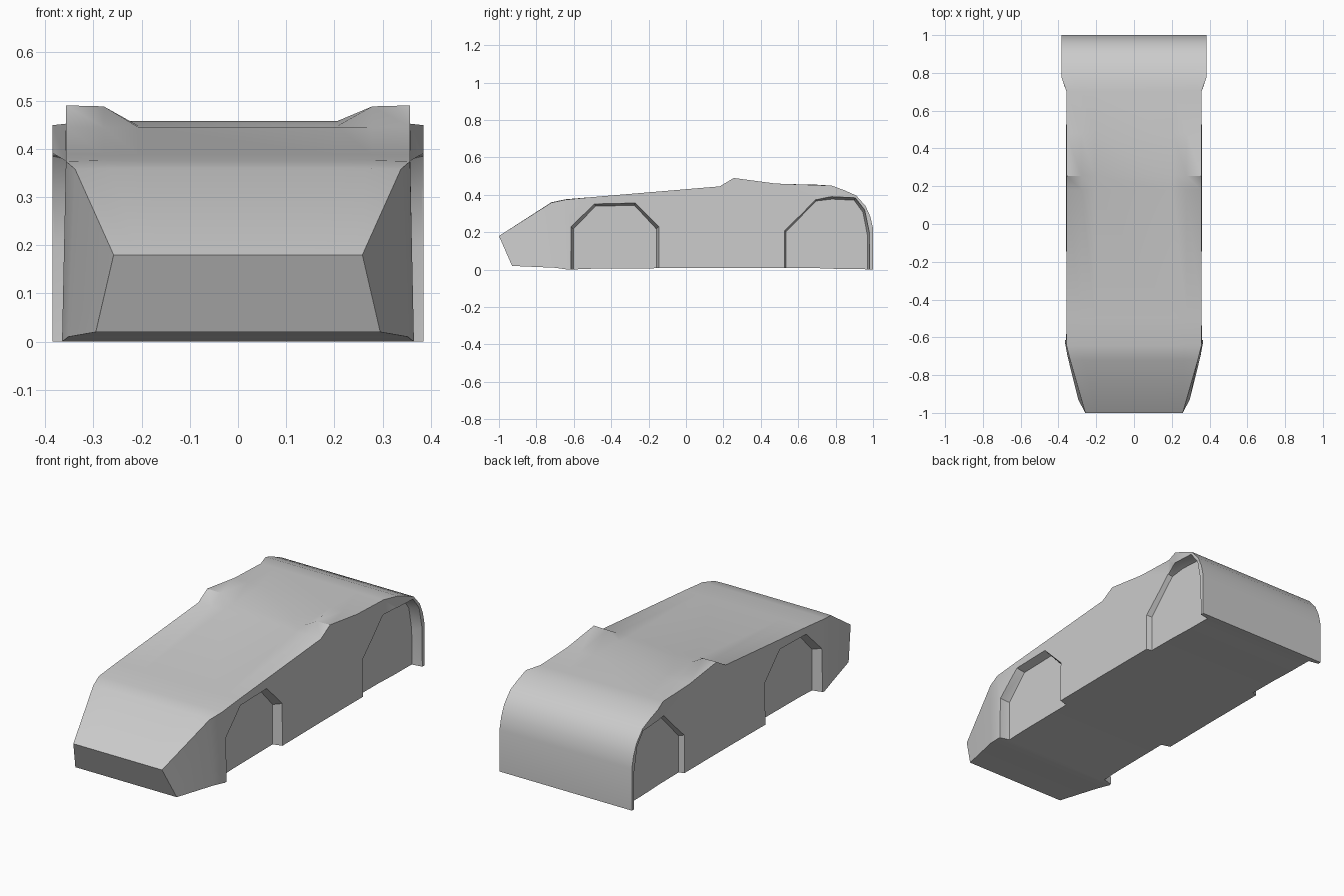
import bpy, bmesh, math

if "Cube" in bpy.data.objects:
    bpy.data.objects.remove(bpy.data.objects["Cube"])

grey = bpy.data.materials.new("body grey")
grey.use_nodes = True
colour = (0.6, 0.6, 0.6, 1)
grey.diffuse_color = colour
grey.node_tree.nodes["Principled BSDF"].inputs["Base Color"].default_value = colour


def loft(name, rings):
    """Skin closed rings of points and cap both ends."""
    bm = bmesh.new()
    rows = [[bm.verts.new(p) for p in ring] for ring in rings]
    n = len(rows[0])
    for a, b in zip(rows, rows[1:]):
        for i in range(n):
            j = (i + 1) % n
            bm.faces.new((a[i], a[j], b[j], b[i]))
    bm.faces.new(rows[0])
    bm.faces.new(rows[-1])
    bmesh.ops.recalc_face_normals(bm, faces=bm.faces)
    mesh = bpy.data.meshes.new(name)
    bm.to_mesh(mesh)
    bm.free()
    mesh.materials.append(grey)
    ob = bpy.data.objects.new(name, mesh)
    bpy.context.collection.objects.link(ob)
    return ob


# Body stations: y, edge x, edge z, shoulder z, centre z, floor x, floor y, floor z
stations = [
    (-1.0, .258, .18, .18, .18, .295, -.93, .02),
    (-.72, .338, .358, .36, .36, .352, -.70, .01),
    (-.645, .357, .374, .376, .376, .365, -.63, .0),
    (-.5, .357, .388, .388, .388, .36, -.5, .005),
    (.18, .357, .445, .445, .445, .36, .18, .01),
    (.255, .357, .49, .488, .448, .36, .255, .01),
    (.48, .357, .46, .458, .458, .36, .48, .01),
    (.70, .357, .452, .453, .454, .36, .70, .008),
    (.78, .385, .449, .449, .449, .385, .78, .005),
    (.85, .385, .423, .423, .423, .385, .85, .003),
    (.91, .385, .396, .396, .396, .385, .91, .003),
    (.96, .385, .34, .34, .34, .385, .96, .002),
    (.985, .385, .285, .285, .285, .385, .985, .0),
    (1.0, .385, .22, .22, .22, .385, 1.0, .0),
]


def section(y, ex, ez, sz, cz, fx, fy, fz):
    half = [(fx, fy, fz), (ex, y, ez), (ex * .78, y, sz), (ex * .58, y, cz)]
    return half + [(-x, v, z) for x, v, z in reversed(half)]


body = loft("car_body", [section(*s) for s in stations])

# Wheel wells: arch outlines (y, z), narrowing towards the inner wall
front_arch = [(-.615, -.1), (-.615, .23), (-.49, .352), (-.27, .357), (-.145, .23), (-.145, -.1)]
rear_arch = [(.52, -.1), (.52, .215), (.69, .38), (.78, .39), (.905, .384),
             (.955, .32), (.98, .2), (.982, -.1)]


def well(name, arch, side, inner, outer):
    mid = sum(p[0] for p in arch) / len(arch)
    half = (arch[-1][0] - arch[0][0]) / 2

    def ring(x, shrink):
        k = 1 - shrink / half
        return [(side * x, mid + (y - mid) * k, z - shrink * (z > 0)) for y, z in arch]

    cutter = loft(name, [ring(inner, .013), ring(outer, 0), ring(.5, 0)])
    cutter.hide_render = True
    mod = body.modifiers.new(name, 'BOOLEAN')
    mod.object = cutter
    mod.operation = 'DIFFERENCE'
    mod.solver = 'EXACT'
    return cutter


cutters = []
for label, side in (("left", 1), ("right", -1)):
    cutters.append(well("front_well_" + label, front_arch, side, .312, .36))
    cutters.append(well("rear_well_" + label, rear_arch, side, .332, .38))

bpy.context.view_layer.objects.active = body
body.select_set(True)
for mod in list(body.modifiers):
    bpy.ops.object.modifier_apply(modifier=mod.name)
for cutter in cutters:
    bpy.data.objects.remove(cutter)

bpy.ops.object.shade_smooth_by_angle(angle=math.radians(28))
